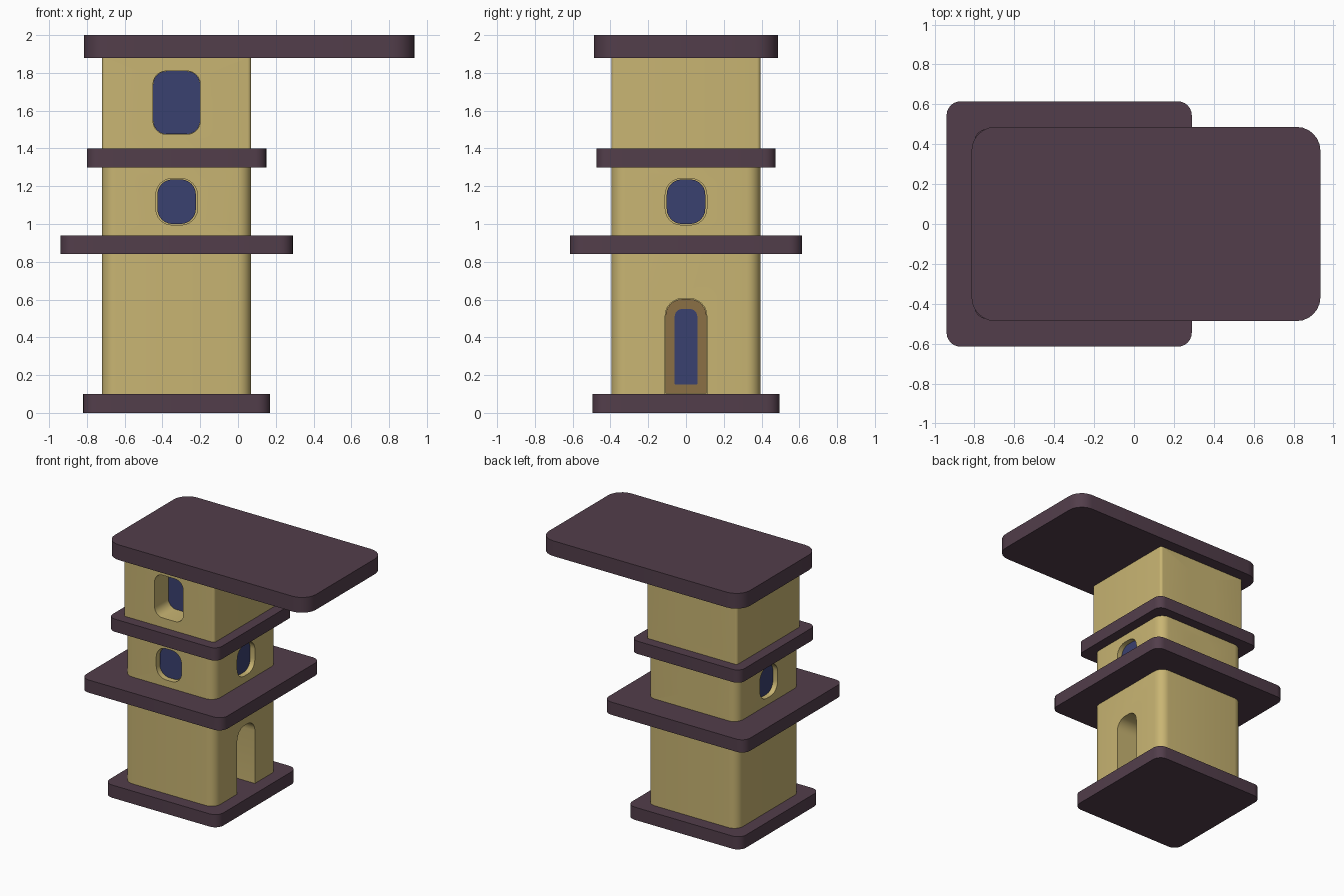
import bpy, bmesh
from math import pi, sin, cos, radians
from mathutils import Matrix, Vector

if "Cube" in bpy.data.objects:
    bpy.data.objects.remove(bpy.data.objects["Cube"])


def material(name, rgb):
    m = bpy.data.materials.new(name)
    m.diffuse_color = (*rgb, 1)
    m.use_nodes = True
    m.node_tree.nodes["Principled BSDF"].inputs["Base Color"].default_value = m.diffuse_color
    return m


PLASTER = material("plaster", (0.58, 0.46, 0.17))
SLATE = material("slate", (0.085, 0.048, 0.070))
GLASS = material("glass", (0.042, 0.052, 0.16))
WOOD = material("wood", (0.26, 0.16, 0.06))

CX = -0.325    # tower axis
HALF = 0.395   # half width of the tower


def prism(name, w, h, depth, r, matrix, mat=None, r_low=None, seg=6):
    """Rounded rectangle in local XY, extruded along local Z from 0 to depth."""
    r_low = r if r_low is None else r_low
    bm = bmesh.new()
    ring = []
    for k, (sx, sy) in enumerate([(1, 1), (-1, 1), (-1, -1), (1, -1)]):
        rad = r if sy > 0 else r_low
        cx, cy = sx * (w / 2 - rad), sy * (h / 2 - rad)
        steps = seg if rad > 0 else 0
        for i in range(steps + 1):
            a = k * pi / 2 + (pi / 2 * i / steps if steps else 0)
            ring.append(bm.verts.new((cx + rad * cos(a), cy + rad * sin(a), 0)))
    face = bm.faces.new(ring)
    top = bmesh.ops.extrude_face_region(bm, geom=[face])["geom"]
    bmesh.ops.translate(bm, vec=(0, 0, depth),
                        verts=[v for v in top if isinstance(v, bmesh.types.BMVert)])
    bmesh.ops.recalc_face_normals(bm, faces=bm.faces)
    bm.transform(matrix)
    bmesh.ops.recalc_face_normals(bm, faces=bm.faces)
    me = bpy.data.meshes.new(name)
    bm.to_mesh(me)
    bm.free()
    ob = bpy.data.objects.new(name, me)
    bpy.context.collection.objects.link(ob)
    if mat:
        me.materials.append(mat)
    smooth(ob)
    return ob


def smooth(ob):
    bpy.ops.object.select_all(action='DESELECT')
    ob.select_set(True)
    bpy.context.view_layer.objects.active = ob
    bpy.ops.object.shade_smooth_by_angle(angle=radians(35))


def flat(name, x0, x1, half_y, z0, z1, r, mat):
    m = Matrix.Translation(((x0 + x1) / 2, 0, z0))
    return prism(name, x1 - x0, 2 * half_y, z1 - z0, r, m, mat)


def on_side(side, z, inset):
    """Frame on a tower face, local Z outward: 0 front, 1 right, 2 back, 3 left."""
    return (Matrix.Translation((CX, 0, z)) @ Matrix.Rotation(side * pi / 2, 4, 'Z')
            @ Matrix.Rotation(pi / 2, 4, 'X') @ Matrix.Translation((0, 0, HALF - inset)))


def carve(wall, w, z0, z1, depth, r, side, r_low=None):
    cutter = prism("cutter", w, z1 - z0, depth + 0.1, r,
                   on_side(side, (z0 + z1) / 2, depth), None, r_low)
    cutter.hide_render = True
    mod = wall.modifiers.new("opening", 'BOOLEAN')
    mod.operation = 'DIFFERENCE'
    mod.solver = 'EXACT'
    mod.object = cutter
    bpy.context.view_layer.objects.active = wall
    # keep the opening ahead of any shading modifier
    bpy.ops.object.modifier_move_to_index(modifier=mod.name, index=0)
    bpy.ops.object.modifier_apply(modifier=mod.name)
    bpy.data.objects.remove(cutter)


SIDES = ["front", "right", "back", "left"]

# Floor slabs and the long overhanging roof
flat("base_slab", -0.82, 0.17, 0.495, 0.0, 0.10, 0.07, SLATE)
flat("lower_balcony_slab", -0.94, 0.29, 0.615, 0.84, 0.94, 0.07, SLATE)
flat("upper_ledge_slab", -0.80, 0.15, 0.475, 1.30, 1.40, 0.06, SLATE)
flat("roof_slab", -0.815, 0.935, 0.487, 1.88, 2.0, 0.12, SLATE)

# Three storeys of wall
X0, X1 = CX - HALF, CX + HALF
lower = flat("lower_wall", X0, X1, HALF, 0.10, 0.84, 0.075, PLASTER)
middle = flat("middle_wall", X0, X1, HALF, 0.94, 1.30, 0.075, PLASTER)
upper = flat("upper_wall", X0, X1, HALF, 1.40, 1.88, 0.02, PLASTER)

# Deep doorway on the right side with its door and glass strip
carve(lower, 0.22, 0.05, 0.605, 0.20, 0.09, 1, 0)
prism("door", 0.216, 0.50, 0.02, 0.088, on_side(1, 0.352, 0.205), WOOD, 0)
prism("door_glass", 0.12, 0.40, 0.012, 0.04, on_side(1, 0.35, 0.19), GLASS, 0.005)

# Shallow windows on all four sides of the middle storey
for s, label in enumerate(SIDES):
    carve(middle, 0.22, 0.995, 1.24, 0.05, 0.085, s)
    prism("middle_window_" + label, 0.204, 0.236, 0.02, 0.08,
          on_side(s, 1.118, 0.055), GLASS)

# Deep windows at the front and back of the upper storey
for s in (0, 2):
    carve(upper, 0.25, 1.475, 1.81, 0.18, 0.07, s)
    prism("upper_window_" + SIDES[s], 0.248, 0.333, 0.02, 0.069,
          on_side(s, 1.6425, 0.19), GLASS)

for wall in (lower, middle, upper):
    smooth(wall)
